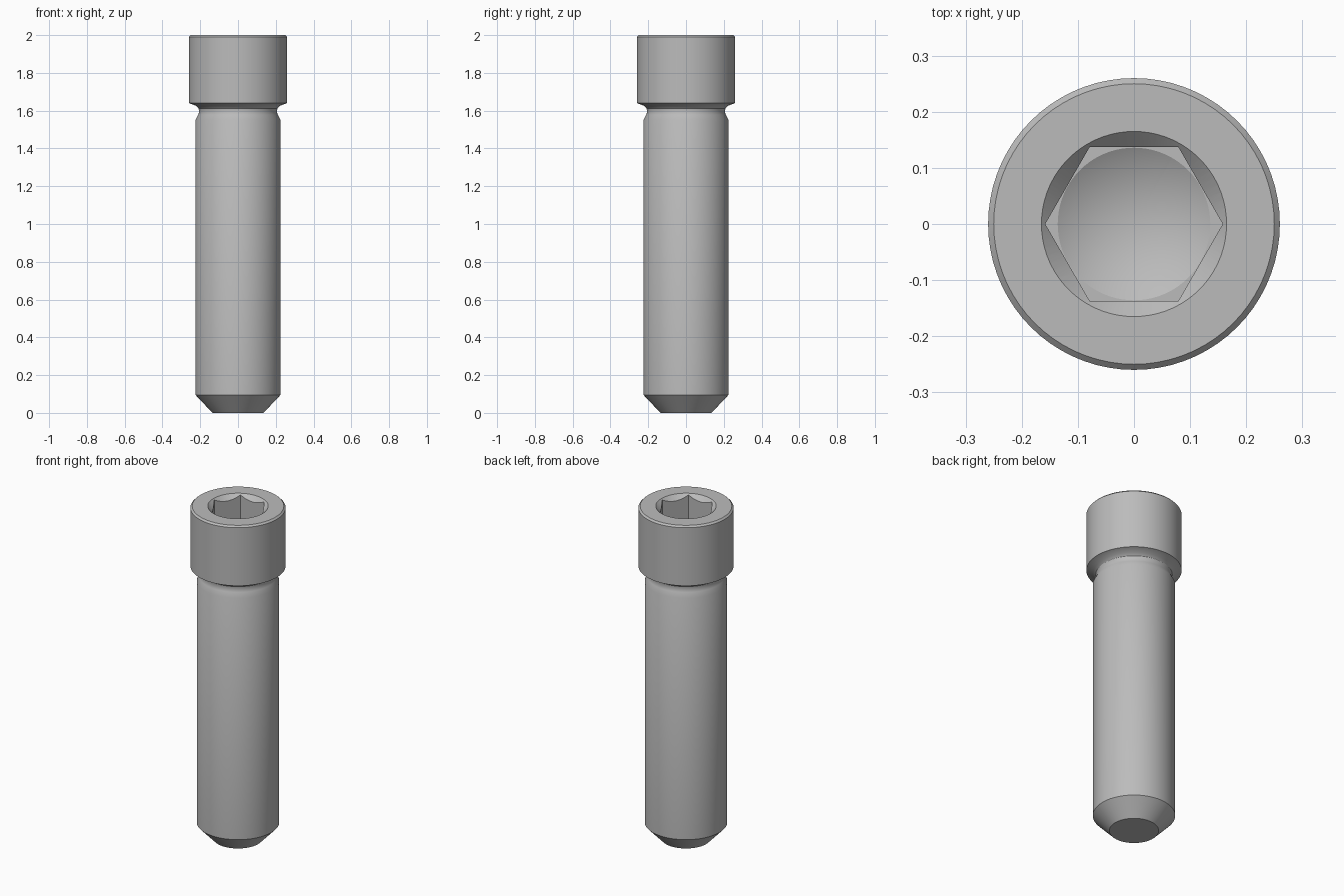
import bpy, bmesh, math

cube = bpy.data.objects.get("Cube")
if cube:
    bpy.data.objects.remove(cube, do_unlink=True)

steel = bpy.data.materials.new("steel grey")
steel.use_nodes = True
colour = (0.5, 0.5, 0.5, 1)
steel.diffuse_color = colour
steel.node_tree.nodes["Principled BSDF"].inputs["Base Color"].default_value = colour


def lathe(name, profile, sides):
    """Revolve (radius, height) points around z into a closed solid."""
    bm = bmesh.new()
    verts = [bm.verts.new((r, 0, z)) for r, z in profile]
    edges = [bm.edges.new(pair) for pair in zip(verts, verts[1:])]
    bmesh.ops.spin(bm, geom=verts + edges, cent=(0, 0, 0), axis=(0, 0, 1),
                   angle=math.tau, steps=sides, use_duplicate=False)
    bmesh.ops.remove_doubles(bm, verts=bm.verts, dist=1e-5)
    bmesh.ops.recalc_face_normals(bm, faces=bm.faces)
    mesh = bpy.data.meshes.new(name)
    bm.to_mesh(mesh)
    bm.free()
    mesh.materials.append(steel)
    obj = bpy.data.objects.new(name, mesh)
    bpy.context.collection.objects.link(obj)
    return obj


# Bolt: chamfered tip, shank, undercut neck and cap head
bolt = lathe("cap_screw", [
    (0, 0), (0.135, 0), (0.225, 0.095), (0.225, 1.55),
    (0.211, 1.578), (0.206, 1.595), (0.209, 1.612), (0.222, 1.626),
    (0.26, 1.64), (0.26, 1.99), (0.25, 2), (0, 2)], 72)

# Socket cutters: hexagon, then countersink with a drilled cone below
floor, flat = 1.8, 0.137
corner = flat / math.cos(math.pi / 6)
hexagon = lathe("hex_cutter", [(0, floor), (corner, floor), (corner, 2.1), (0, 2.1)], 6)
drill = lathe("drill_cutter", [
    (0, floor - 0.079), (flat - 0.001, floor), (flat - 0.001, 1.971),
    (0.165, 2), (0.2, 2.035), (0, 2.035)], 72)

bpy.context.view_layer.objects.active = bolt
bolt.select_set(True)
for cutter in (hexagon, drill):
    cut = bolt.modifiers.new(cutter.name, "BOOLEAN")
    cut.operation, cut.solver, cut.object = "DIFFERENCE", "EXACT", cutter
    bpy.ops.object.modifier_apply(modifier=cut.name)
for cutter in (hexagon, drill):
    bpy.data.objects.remove(cutter, do_unlink=True)

bpy.ops.object.shade_smooth_by_angle(angle=math.radians(28))
